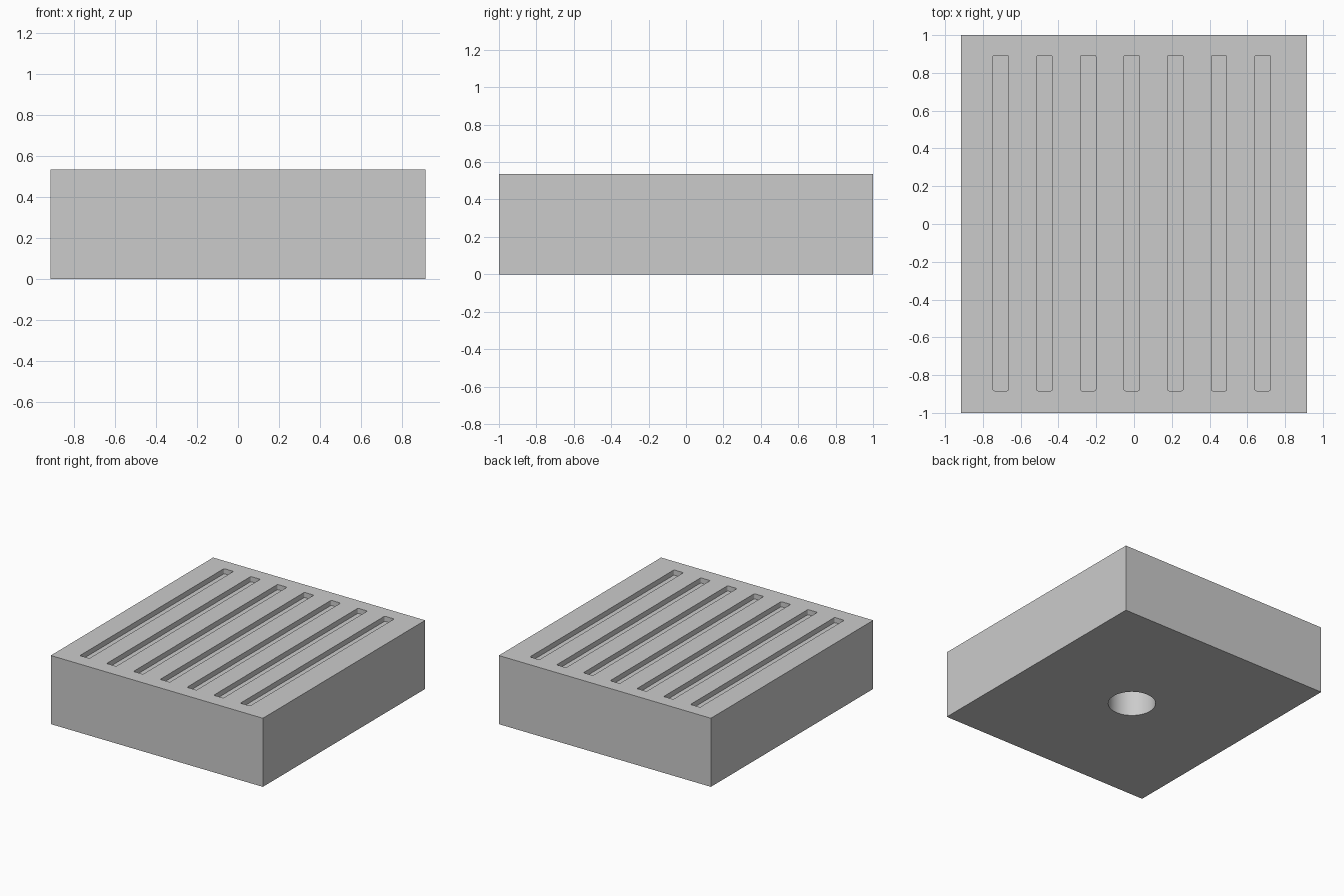
import bpy, bmesh, math

if "Cube" in bpy.data.objects:
    bpy.data.objects.remove(bpy.data.objects["Cube"], do_unlink=True)

WIDTH, LENGTH, HEIGHT = 1.83, 2.0, 0.535
SLOT_DEPTH, HOLE_DEPTH = 0.04, 0.3

grey = bpy.data.materials.new("plain grey")
grey.use_nodes = True
colour = (0.6, 0.6, 0.6, 1)
grey.diffuse_color = colour
grey.node_tree.nodes["Principled BSDF"].inputs["Base Color"].default_value = colour


def make_object(name, bm):
    mesh = bpy.data.meshes.new(name)
    bm.to_mesh(mesh)
    bm.free()
    mesh.materials.append(grey)
    obj = bpy.data.objects.new(name, mesh)
    bpy.context.collection.objects.link(obj)
    return obj


def box(name, size, centre, corner=0):
    bm = bmesh.new()
    bmesh.ops.create_cube(bm, size=1)
    bmesh.ops.scale(bm, vec=size, verts=bm.verts)
    if corner:
        # Round the upright corners
        upright = [e for e in bm.edges
                   if abs(e.verts[0].co.z - e.verts[1].co.z) > size[2] / 2]
        bmesh.ops.bevel(bm, geom=upright, offset=corner, segments=3,
                        profile=0.5, affect='EDGES')
    bmesh.ops.translate(bm, vec=centre, verts=bm.verts)
    return make_object(name, bm)


def cut(target, cutter):
    mod = target.modifiers.new(cutter.name, 'BOOLEAN')
    mod.operation = 'DIFFERENCE'
    mod.solver = 'EXACT'
    mod.object = cutter
    bpy.context.view_layer.objects.active = target
    bpy.ops.object.modifier_apply(modifier=mod.name)
    bpy.data.objects.remove(cutter, do_unlink=True)


# Solid block
block = box("slotted_block", (WIDTH, LENGTH, HEIGHT), (0, 0, HEIGHT / 2))

# Seven shallow slots across the top
for i in range(-3, 4):
    slot = box("slot_cutter", (0.082, 1.776, SLOT_DEPTH * 2),
               (i * 0.231 - 0.012, 0.005, HEIGHT), corner=0.008)
    cut(block, slot)

# Round blind hole in the underside
bm = bmesh.new()
bmesh.ops.create_cone(bm, cap_ends=True, segments=64, radius1=0.17,
                      radius2=0.17, depth=HOLE_DEPTH * 2)
bmesh.ops.translate(bm, vec=(0.02, 0, 0), verts=bm.verts)
cut(block, make_object("hole_cutter", bm))

# Smooth only the hole wall and slot corners
bpy.ops.object.select_all(action='DESELECT')
block.select_set(True)
bpy.context.view_layer.objects.active = block
bpy.ops.object.shade_smooth_by_angle(angle=math.radians(35))
